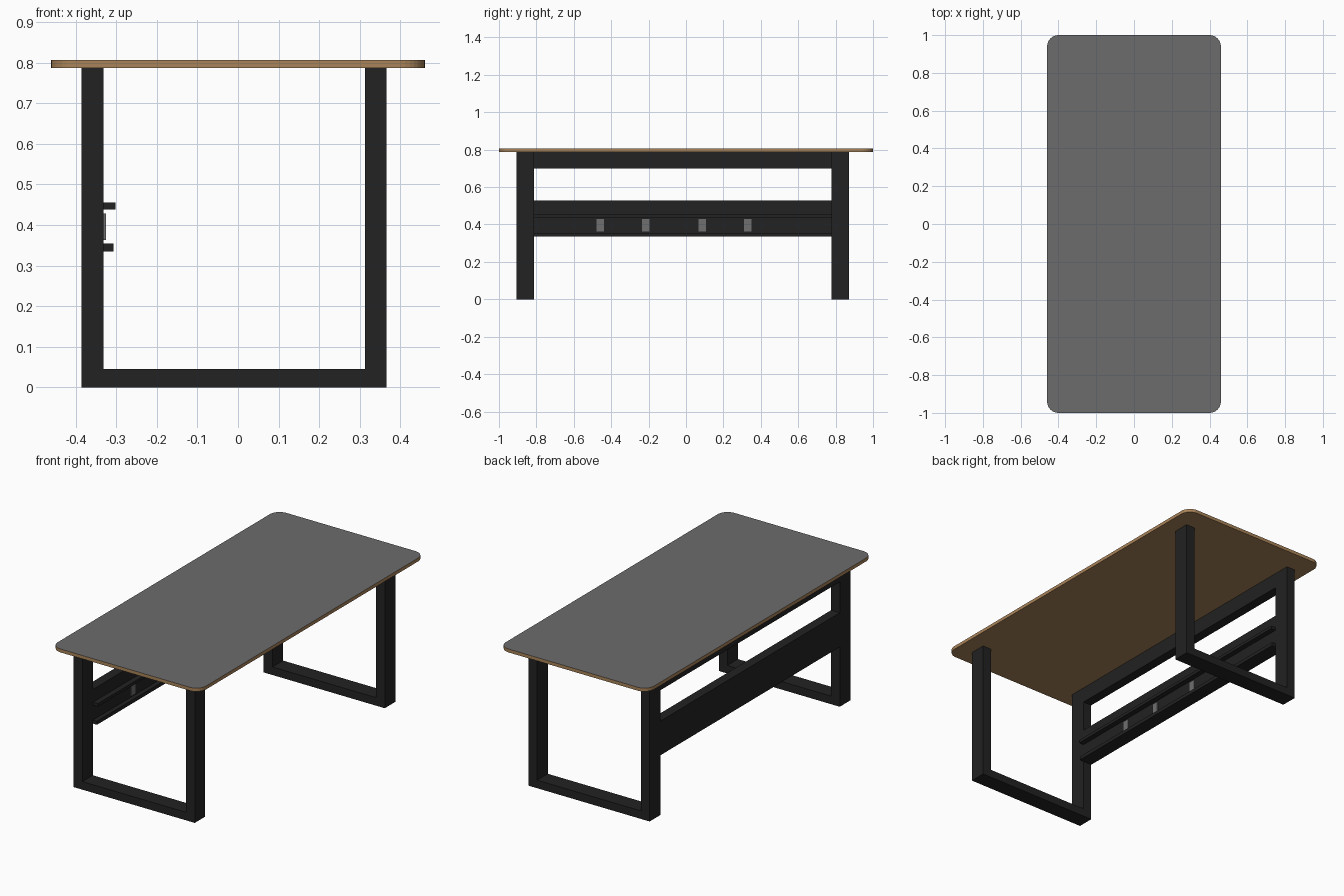
import bpy, bmesh, math

if "Cube" in bpy.data.objects:
    bpy.data.objects.remove(bpy.data.objects["Cube"])


def material(name, rgb):
    m = bpy.data.materials.new(name)
    m.diffuse_color = (*rgb, 1)
    m.use_nodes = True
    m.node_tree.nodes["Principled BSDF"].inputs["Base Color"].default_value = m.diffuse_color
    return m


BLACK = material("black metal", (0.016, 0.016, 0.016))
GREY = material("grey laminate", (0.15, 0.15, 0.15))
WOOD = material("wood edge", (0.40, 0.23, 0.10))
SOCKET = material("socket grey", (0.16, 0.16, 0.16))


def finish(name, bm, mats):
    bmesh.ops.recalc_face_normals(bm, faces=bm.faces[:])
    me = bpy.data.meshes.new(name)
    bm.to_mesh(me)
    bm.free()
    for m in mats:
        me.materials.append(m)
    ob = bpy.data.objects.new(name, me)
    bpy.context.collection.objects.link(ob)
    return ob


def prism(name, pts, y0, y1, mat):
    """Extrude an x-z outline along y."""
    bm = bmesh.new()
    face = bm.faces.new([bm.verts.new((x, y0, z)) for x, z in pts])
    ext = bmesh.ops.extrude_face_region(bm, geom=[face])
    moved = [g for g in ext["geom"] if isinstance(g, bmesh.types.BMVert)]
    bmesh.ops.translate(bm, verts=moved, vec=(0, y1 - y0, 0))
    if not face.is_valid or len(bm.faces) < len(pts) + 2:
        bm.faces.new(bm.verts[:len(pts)])
    return finish(name, bm, [mat])


def box(name, x0, x1, y0, y1, z0, z1, mat):
    return prism(name, [(x0, z0), (x1, z0), (x1, z1), (x0, z1)], y0, y1, mat)


XL0, XL1, XR0, XR1 = -0.385, -0.331, 0.313, 0.366   # leg faces in x
YF, YB = -0.813, 0.778                              # inner leg faces in y
TOP0, TOP1 = 0.787, 0.806

# Table top: rounded slab, grey upper face, wood edge and underside
bm = bmesh.new()
r, n = 0.06, 8
outline = []
for i, (sx, sy) in enumerate([(1, 1), (-1, 1), (-1, -1), (1, -1)]):
    for k in range(n + 1):
        a = math.pi / 2 * (i + k / n)
        outline.append((sx * (0.46 - r) + r * math.cos(a), sy * (1 - r) + r * math.sin(a)))
low = [bm.verts.new((x, y, TOP0)) for x, y in outline]
high = [bm.verts.new((x, y, TOP1)) for x, y in outline]
bm.faces.new(low[::-1])
bm.faces.new(high).material_index = 1
for i in range(len(low)):
    j = (i + 1) % len(low)
    bm.faces.new((low[i], low[j], high[j], high[i]))
finish("table_top", bm, [WOOD, GREY])

# U-shaped leg frames
U = [(XL0, 0), (XR1, 0), (XR1, TOP0), (XR0, TOP0),
     (XR0, 0.045), (XL1, 0.045), (XL1, TOP0), (XL0, TOP0)]
prism("front_leg_frame", U, -0.906, YF, BLACK)
prism("back_leg_frame", U, YB, 0.872, BLACK)

# Long rails between the left legs
box("upper_rail", XL0, XL1, YF, YB, 0.70, TOP0, BLACK)
box("power_panel", XL0, XL1, YF, YB, 0.335, 0.527, BLACK)
box("upper_lip", XL1, -0.301, YF, YB, 0.438, 0.455, BLACK)
box("lower_lip", XL1, -0.306, YF, YB, 0.335, 0.355, BLACK)

# Sockets on the panel
for i, y in enumerate((-0.459, -0.216, 0.088, 0.330)):
    box(f"socket_{i + 1}", XL1, -0.325, y - 0.02, y + 0.02, 0.363, 0.428, SOCKET)
